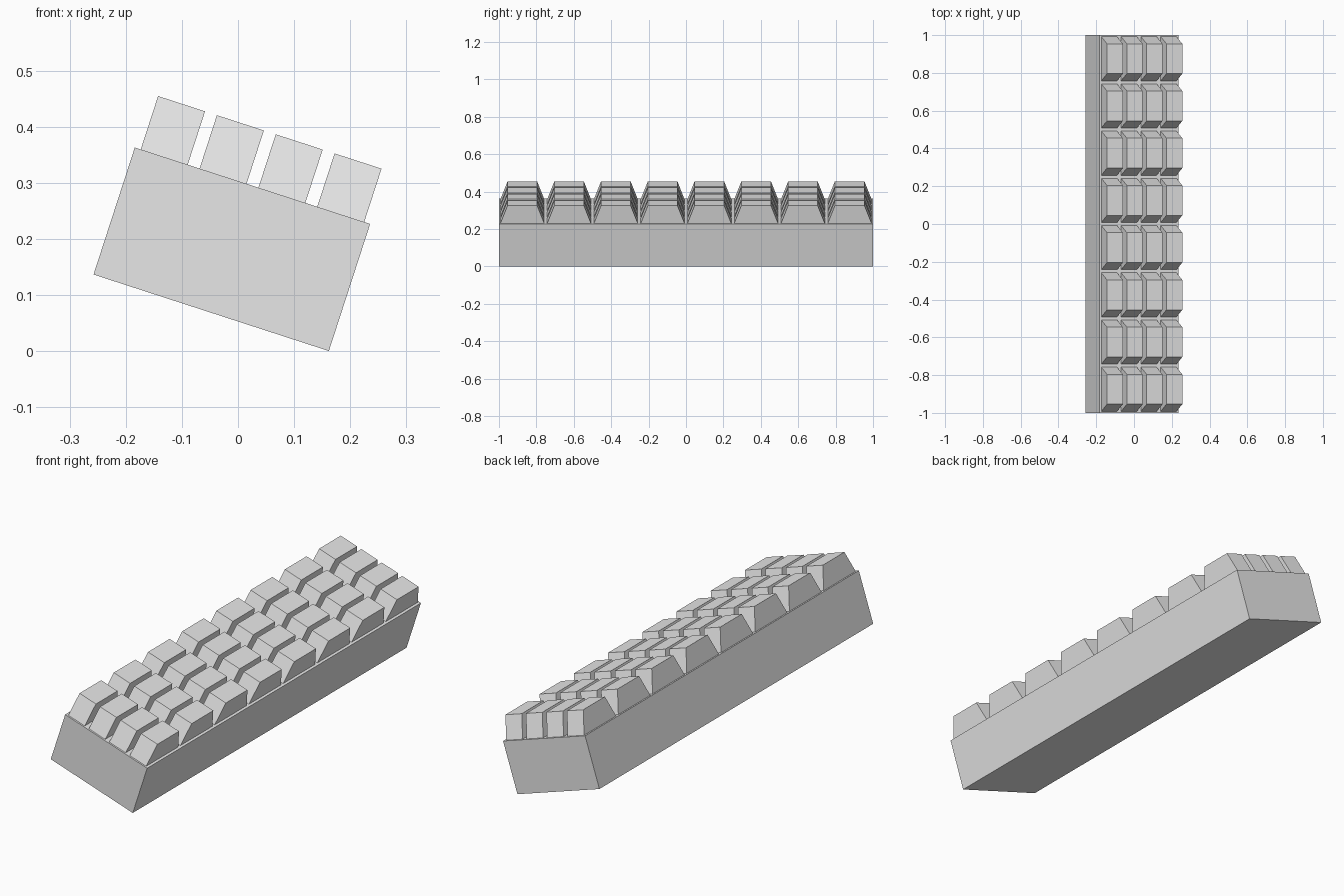
import bpy, bmesh
from math import radians
from mathutils import Matrix, Vector

cube = bpy.data.objects.get("Cube")
if cube:
    bpy.data.objects.remove(cube, do_unlink=True)

WIDTH, LENGTH, HEIGHT = 0.441, 2.0, 0.238
COLS, ROWS = 4, 8
KEY_W, KEY_BASE, KEY_TOP, KEY_H = 0.088, 0.234, 0.158, 0.1

grey = bpy.data.materials.new("light_grey")
grey.use_nodes = True
grey.diffuse_color = (0.8, 0.8, 0.8, 1)
grey.node_tree.nodes["Principled BSDF"].inputs["Base Color"].default_value = (0.8, 0.8, 0.8, 1)


def block_mesh(name, width, base, top, height):
    """Block standing on z = 0 whose length tapers from base to top."""
    bm = bmesh.new()
    bmesh.ops.create_cube(bm, size=1)
    for v in bm.verts:
        length = top if v.co.z > 0 else base
        v.co = Vector((v.co.x * width, v.co.y * length, (v.co.z + 0.5) * height))
    mesh = bpy.data.meshes.new(name)
    bm.to_mesh(mesh)
    bm.free()
    mesh.materials.append(grey)
    return mesh


def place(name, mesh, matrix):
    obj = bpy.data.objects.new(name, mesh)
    bpy.context.collection.objects.link(obj)
    obj.matrix_world = matrix
    return obj


# Whole model leans down towards +x
tilt = (Matrix.Translation((-0.011, 0, 0.1815))
        @ Matrix.Rotation(radians(18), 4, "Y")
        @ Matrix.Translation((0, 0, -HEIGHT / 2)))

# Base block
place("base_block", block_mesh("base_block", WIDTH, LENGTH, LENGTH, HEIGHT), tilt)

# Grid of tapered studs on the top face, one centred in each cell
stud = block_mesh("stud", KEY_W, KEY_BASE, KEY_TOP, KEY_H)
for c in range(COLS):
    for r in range(ROWS):
        x = ((c + 0.5) / COLS - 0.5) * WIDTH
        y = ((r + 0.5) / ROWS - 0.5) * LENGTH
        place(f"stud_{c + 1}_{r + 1}", stud, tilt @ Matrix.Translation((x, y, HEIGHT)))
